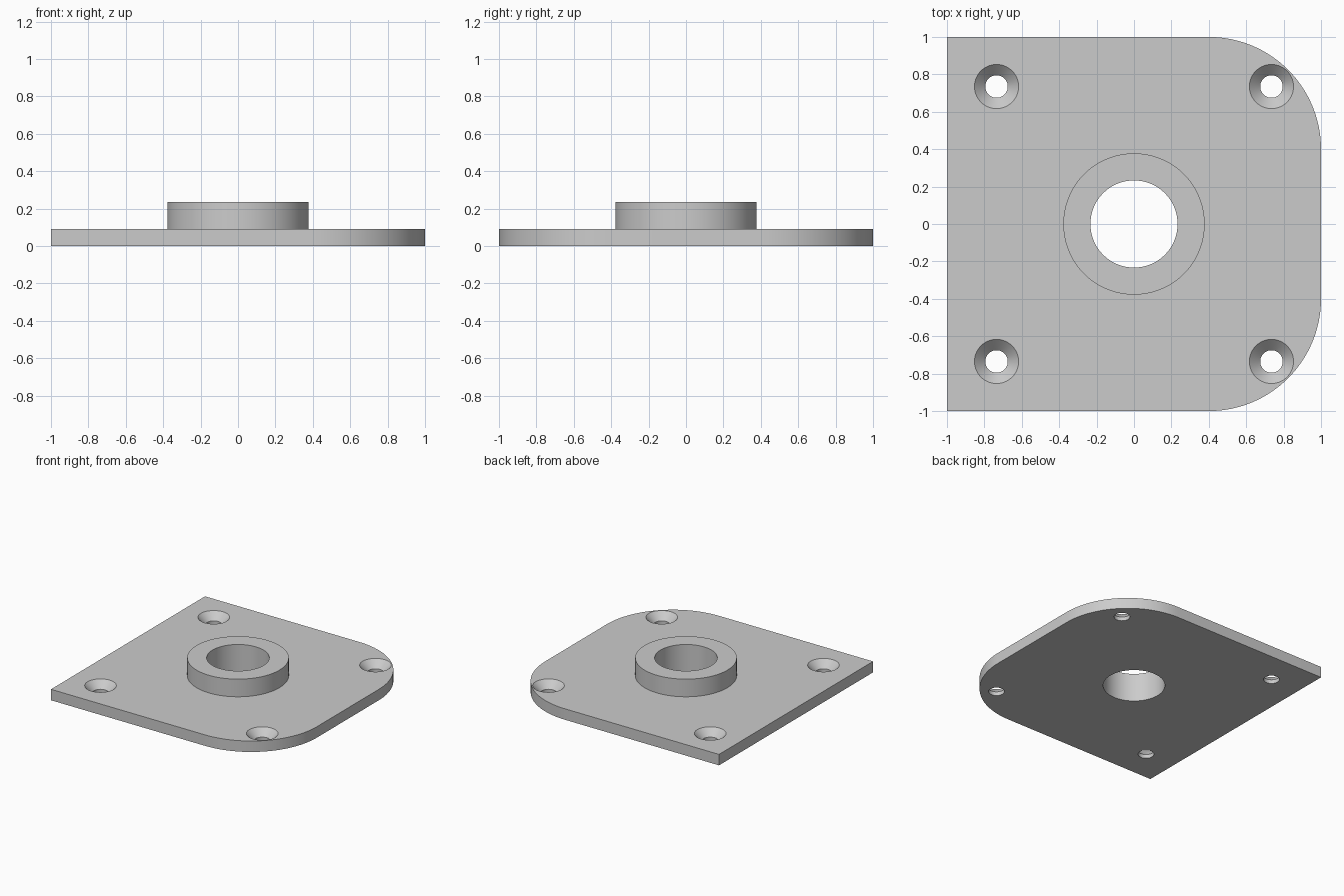
import bpy, bmesh
from math import radians, sin, cos, pi

cube = bpy.data.objects.get("Cube")
if cube:
    bpy.data.objects.remove(cube, do_unlink=True)

PLATE_TOP, HUB_TOP = 0.09, 0.235
CORNER, HOLE_POS = 0.6, 0.735

grey = bpy.data.materials.new("machined grey")
grey.use_nodes = True
colour = (0.6, 0.6, 0.6, 1)
grey.diffuse_color = colour
grey.node_tree.nodes["Principled BSDF"].inputs["Base Color"].default_value = colour


def make_object(name, bm):
    bmesh.ops.recalc_face_normals(bm, faces=bm.faces)
    mesh = bpy.data.meshes.new(name)
    bm.to_mesh(mesh)
    bm.free()
    mesh.materials.append(grey)
    obj = bpy.data.objects.new(name, mesh)
    bpy.context.collection.objects.link(obj)
    return obj


def lathe(name, profile, x=0, y=0, sides=96):
    """Solid of stacked circles, each given as (radius, height)."""
    bm = bmesh.new()
    rings = [[bm.verts.new((x + r * cos(2 * pi * i / sides), y + r * sin(2 * pi * i / sides), z))
              for i in range(sides)] for r, z in profile]
    for low, high in zip(rings, rings[1:]):
        for i in range(sides):
            j = (i + 1) % sides
            bm.faces.new((low[i], low[j], high[j], high[i]))
    bm.faces.new(rings[0])
    bm.faces.new(rings[-1])
    return make_object(name, bm)


def combine(target, tool, operation):
    mod = target.modifiers.new(tool.name, 'BOOLEAN')
    mod.operation, mod.solver, mod.object = operation, 'EXACT', tool
    bpy.context.view_layer.objects.active = target
    bpy.ops.object.modifier_apply(modifier=mod.name)
    bpy.data.objects.remove(tool, do_unlink=True)


# Plate: square on the -x side, two large rounded corners on the +x side
steps = 32
centre = 1 - CORNER
outline = [(-1, 1), (-1, -1)]
for start, cy in ((-pi / 2, -centre), (0, centre)):
    for i in range(steps + 1):
        a = start + i * pi / 2 / steps
        outline.append((centre + CORNER * cos(a), cy + CORNER * sin(a)))
bm = bmesh.new()
base = bm.faces.new([bm.verts.new((x, y, 0)) for x, y in outline])
top = bmesh.ops.extrude_face_region(bm, geom=[base])
bmesh.ops.translate(bm, vec=(0, 0, PLATE_TOP),
                    verts=[v for v in top["geom"] if isinstance(v, bmesh.types.BMVert)])
plate = make_object("flange_plate", bm)

# Raised hub with a through bore
combine(plate, lathe("hub", [(0.378, 0.04), (0.378, HUB_TOP)]), 'UNION')
combine(plate, lathe("bore", [(0.233, -0.1), (0.233, 0.4)]), 'DIFFERENCE')

# Four countersunk screw holes
screw_hole = [(0.06, -0.1), (0.06, 0.032), (0.118, PLATE_TOP), (0.118, 0.2)]
for sx in (-1, 1):
    for sy in (-1, 1):
        combine(plate, lathe("screw_hole", screw_hole, sx * HOLE_POS, sy * HOLE_POS, 64), 'DIFFERENCE')

# Smooth round walls, sharp edges
bpy.ops.object.select_all(action='DESELECT')
plate.select_set(True)
bpy.context.view_layer.objects.active = plate
bpy.ops.object.shade_smooth_by_angle(angle=radians(30))
